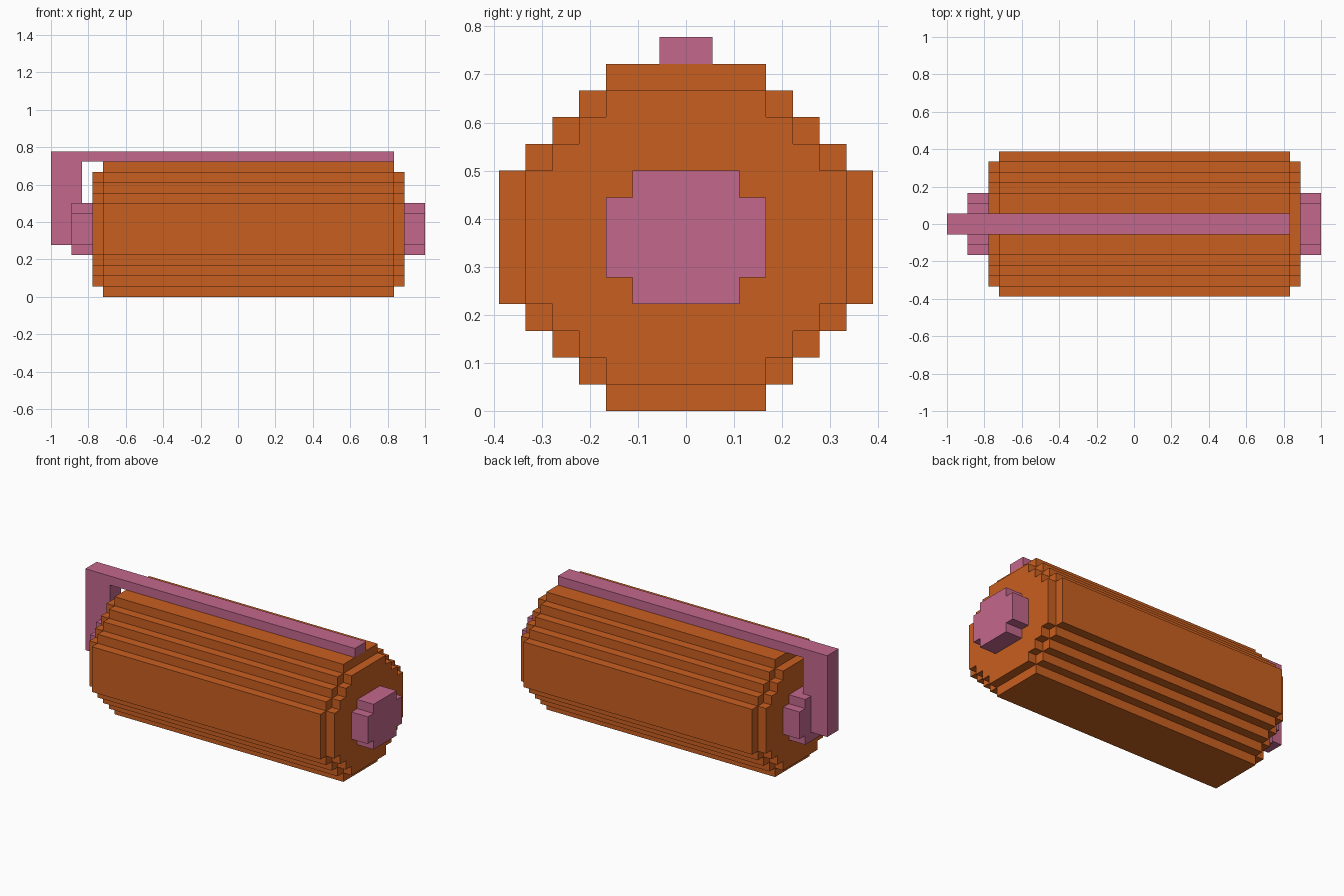
import bpy, bmesh
from mathutils import Vector

if "Cube" in bpy.data.objects:
    bpy.data.objects.remove(bpy.data.objects["Cube"])

U = 1 / 18  # size of one block step


def material(name, rgb):
    m = bpy.data.materials.new(name)
    m.diffuse_color = (*rgb, 1)
    m.use_nodes = True
    m.node_tree.nodes["Principled BSDF"].inputs["Base Color"].default_value = m.diffuse_color
    return m


ORANGE = material("burnt orange", (0.584, 0.114, 0.0144))
PINK = material("dusty pink", (0.552, 0.138, 0.262))


def prism(name, points, direction, mat):
    """Extrude a closed outline (in block steps) along a vector."""
    bm = bmesh.new()
    face = bm.faces.new([bm.verts.new(Vector(p) * U) for p in points])
    ext = bmesh.ops.extrude_face_region(bm, geom=[face], use_keep_orig=True)
    verts = [g for g in ext["geom"] if isinstance(g, bmesh.types.BMVert)]
    bmesh.ops.translate(bm, verts=verts, vec=Vector(direction) * U)
    bmesh.ops.recalc_face_normals(bm, faces=bm.faces[:])
    me = bpy.data.meshes.new(name)
    bm.to_mesh(me)
    bm.free()
    me.materials.append(mat)
    ob = bpy.data.objects.new(name, me)
    bpy.context.collection.objects.link(ob)
    return ob


def stepped_prism(name, rows, x0, x1, mat):
    """rows: (half width, bottom, top) from bottom to top, forming a stepped round."""
    right = []
    for half, z0, z1 in rows:
        right += [(x0, half, z0), (x0, half, z1)]
    left = [(x, -y, z) for x, y, z in reversed(right)]
    return prism(name, right + left, (x1 - x0, 0, 0), mat)


def round_rows(bottom, narrow, wide):
    """One-step rows widening to a tall middle row (z 4 to 9), then narrowing."""
    lower = [(narrow + i, bottom + i, bottom + i + 1) for i in range(wide - narrow)]
    upper = [(h, 13 - z1, 13 - z0) for h, z0, z1 in reversed(lower)]
    return lower + [(wide, 4, 9)] + upper


# Main roller and its slightly smaller end caps
stepped_prism("roller_body", round_rows(0, 3, 7), -13, 15, ORANGE)
stepped_prism("left_end_cap", round_rows(1, 3, 6), -14, -13, ORANGE)
stepped_prism("right_end_cap", round_rows(1, 3, 6), 15, 16, ORANGE)

# Axle hubs
hub = [(2, 4, 5), (3, 5, 8), (2, 8, 9)]
stepped_prism("left_hub", hub, -16, -14, PINK)
stepped_prism("right_hub", hub, 16, 18, PINK)

# L-shaped handle: arm at the left end, bar along the top
outline = [(-18, 5), (-15, 5), (-15, 13), (15, 13), (15, 14), (-18, 14)]
prism("handle", [(x, -1, z) for x, z in outline], (0, 2, 0), PINK)
